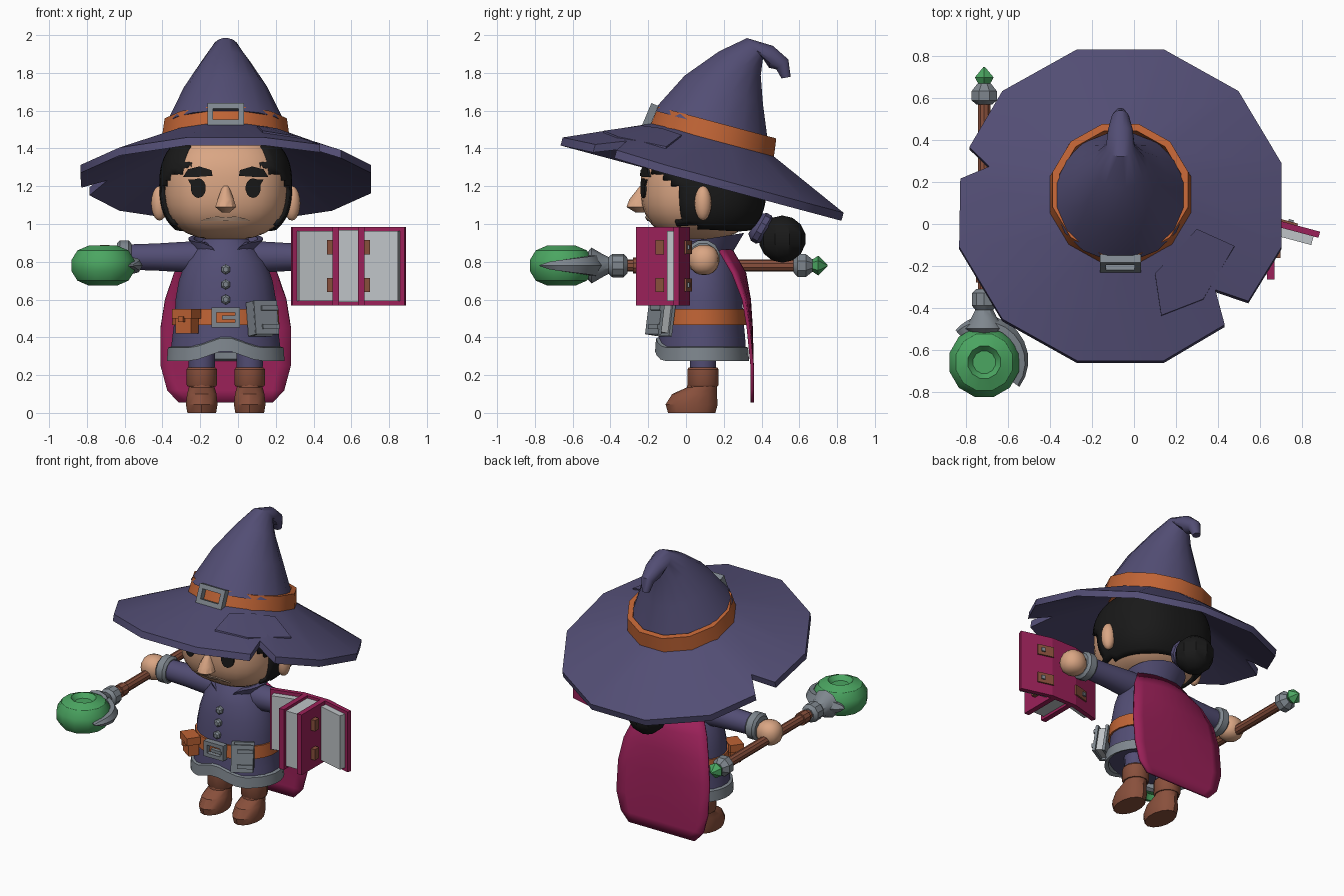
import bpy, bmesh
from math import sin, cos, pi, radians
from mathutils import Matrix, Vector

if "Cube" in bpy.data.objects:
    bpy.data.objects.remove(bpy.data.objects["Cube"], do_unlink=True)

COLOURS = {
    "purple": (.085, .075, .175), "orange": (.52, .125, .035), "grey": (.21, .24, .27),
    "black": (.01, .01, .01), "skin": (.70, .38, .23), "magenta": (.33, .015, .10),
    "brown": (.25, .08, .045), "green": (.07, .38, .12), "paper": (.52, .55, .57), "lip": (.72, .47, .33)}
MATS = {}
for key, rgb in COLOURS.items():
    m = bpy.data.materials.new(key)
    m.use_nodes = True
    m.diffuse_color = (*rgb, 1)
    m.node_tree.nodes["Principled BSDF"].inputs["Base Color"].default_value = (*rgb, 1)
    MATS[key] = m

T = lambda x, y, z: Matrix.Translation((x, y, z))
R = lambda deg, axis: Matrix.Rotation(radians(deg), 4, axis)
I = Matrix()
BODY = T(-.065, 0, 0)  # the figure stands a little to its right
parts = []


def finish(name, mat, bm, M=I):
    bmesh.ops.transform(bm, matrix=BODY @ M, verts=bm.verts)
    bmesh.ops.recalc_face_normals(bm, faces=bm.faces)
    me = bpy.data.meshes.new(name)
    bm.to_mesh(me)
    bm.free()
    me.materials.append(MATS[mat])
    ob = bpy.data.objects.new(name, me)
    bpy.context.collection.objects.link(ob)
    parts.append(ob)
    return ob


def loft(name, mat, rings, M=I, cap=True, wrap=False, close=True):
    bm = bmesh.new()
    rows = [[bm.verts.new(p) for p in ring] for ring in rings]
    n = len(rows[0])
    pairs = list(zip(rows, rows[1:])) + ([(rows[-1], rows[0])] if wrap else [])
    for a, b in pairs:
        for i in range(n if close else n - 1):
            j = (i + 1) % n
            bm.faces.new((a[i], a[j], b[j], b[i]))
    if cap and not wrap:
        bmesh.ops.triangulate(bm, faces=[bm.faces.new(rows[0]), bm.faces.new(rows[-1])])
    return finish(name, mat, bm, M)


def ellipse(rx, ry, n, cy=0, z=0):
    return [Vector((rx * cos(2 * pi * (i + .5) / n), cy + ry * sin(2 * pi * (i + .5) / n), z)) for i in range(n)]


def tower(name, mat, rows, n=16, M=I):  # rows of z, centre y, x radius, y radius
    return loft(name, mat, [ellipse(rx, ry, n, cy, z) for z, cy, rx, ry in rows], M)


def lathe(name, mat, profile, n=12, M=I, wrap=False):  # profile of radius, height
    return loft(name, mat, [ellipse(r, r, n, 0, z) for r, z in profile], M, wrap=wrap)


def boxes(name, mat, items, M=I):  # items of location, size
    bm = bmesh.new()
    for loc, size in items:
        bmesh.ops.create_cube(bm, size=1, matrix=T(*loc) @ Matrix.Diagonal((*size, 1)))
    return finish(name, mat, bm, M)


def frame(name, mat, M, w, h, t, d):
    boxes(name, mat, [((s * (w - t) / 2, 0, 0), (t, d, h)) for s in (-1, 1)]
          + [((0, 0, s * (h - t) / 2), (w, d, t)) for s in (-1, 1)], M)


def blob(name, mat, loc, radii, p=2, u=16, v=10, keep=None):
    bm = bmesh.new()
    bmesh.ops.create_uvsphere(bm, u_segments=u, v_segments=v, radius=1)
    for vert in bm.verts:
        k = sum(abs(c) ** p for c in vert.co) ** (-1 / p)
        vert.co = Vector(loc) + Vector([c * k * r for c, r in zip(vert.co, radii)])
    if keep:
        bad = [f for f in bm.faces if not keep(*f.calc_center_median())]
        bmesh.ops.delete(bm, geom=bad, context='FACES')
    return finish(name, mat, bm)


# Head, hair, ears and nose
HEAD, HR, HP = (0, .07, 1.2), (.33, .31, .285), 2.6
blob("head", "skin", HEAD, HR, HP, 32, 20)


def hairline(x, y, z):
    if y > .05:
        return z > .97
    if y > -.04:
        return z > 1.0
    return z > 1.16 - .7 * y and abs(x) > .2


hair = blob("hair", "black", (0, .095, 1.2), (.352, .33, .3), HP, 48, 32, hairline)
hair.modifiers.new("thickness", 'SOLIDIFY').thickness = .025
blob("hair_bun", "black", (0, .51, .92), (.125, .125, .125), 2, 10, 7)
lathe("hair_tie", "purple", [(.06, 0), (.085, .03), (.085, .06), (.06, .09)], 10, T(0, .36, 1.0) @ R(-120, 'X'))
tower("nose", "skin", [(1.06, -.245, .02, .02), (1.09, -.255, .058, .06),
                       (1.13, -.25, .045, .05), (1.2, -.225, .018, .02)], 10)


# Face details that follow the curve of the head
def decal(name, mat, outline):
    def at(x, z, d):
        k = 1 - abs(x / HR[0]) ** HP - abs((z - HEAD[2]) / HR[2]) ** HP
        return Vector((x, HEAD[1] - HR[1] * max(k, 0) ** (1 / HP) + d, z))
    loft(name, mat, [[at(x, z, d) for x, z in outline] for d in (-.008, .02)])


for s, side in ((1, "left"), (-1, "right")):
    blob(side + "_ear", "skin", (s * .35, .09, 1.11), (.045, .045, .092))
    decal(side + "_eye", "black", [(s * .145 + p.x, 1.19 + p.y) for p in ellipse(.04, .052, 14)])
    decal(side + "_eyelash", "black", [(s * .16, 1.235), (s * .2, 1.235), (s * .18, 1.2)])
    decal(side + "_eyebrow", "black", [(s * x, z) for x, z in (
        (.07, 1.255), (.14, 1.25), (.225, 1.25), (.2, 1.29), (.14, 1.305), (.075, 1.285))])
decal("mouth", "lip", [(-.135, 1.015), (0, 1.015), (.135, 1.015), (.1, 1.03), (.05, 1.04), (0, 1.035), (-.05, 1.04), (-.1, 1.03)])

# Hat, built flat and then tilted back
HAT = T(0, .085, 1.2375) @ R(-15, 'X')
rim = [(a, .797) for a in range(15, 360, 30) if a not in (165, 315)]
for mid, depth in ((164.5, .65), (316, .63)):  # torn notches
    rim += [(mid - 6, .775), (mid, depth), (mid + 6, .775)]
rim.sort()


def brim_ring(inner, h):
    ring = []
    for a, r in rim:
        q = .3 if inner else r
        rise = 0 if inner else (.797 - r) * .42
        ring.append(Vector((q * cos(radians(a)), q * sin(radians(a)), h + rise)))
    return ring


loft("hat_brim", "purple", [brim_ring(0, -.022), brim_ring(0, .022), brim_ring(1, .235), brim_ring(1, .19)], HAT, wrap=True)
cone = [(.13, 1.52, .32, -15), (.2, 1.71, .225, -20), (.285, 1.85, .13, -30), (.365, 1.93, .07, -52),
        (.45, 1.885, .06, -100), (.51, 1.845, .042, -140), (.53, 1.775, .025, -170)]
loft("hat_cone", "purple", [[T(0, y, z) @ R(a, 'X') @ p for p in ellipse(r, r, 16)] for y, z, r, a in cone])
lathe("hat_band", "orange", [(.352, .19), (.335, .31), (.30, .31), (.30, .19)], 12, HAT, wrap=True)
BUCKLE = HAT @ T(0, -.352, .255) @ R(-8, 'X')
frame("hat_buckle", "grey", BUCKLE, .195, .125, .03, .04)


def on_brim(x, y, lift):  # seat a point on the sloping brim
    y = (y - .14) / .966
    return Vector((x, y, .022 + (.797 - Vector((x, y)).length) * .428 + lift))


patch = [(.165, -.23), (.27, -.125), (.365, -.02), (.545, -.08), (.395, -.33), (.195, -.41)]
loft("hat_patch", "purple", [[on_brim(x, y, d) for x, y in patch] for d in (-.012, .007)], HAT)

# Robe, hem and collar
tower("robe", "purple", [(.32, .085, .295, .235), (.4, .085, .285, .23), (.5, .085, .272, .22), (.6, .085, .268, .215),
                         (.7, .085, .25, .2), (.8, .085, .215, .18), (.87, .085, .165, .15), (.92, .085, .12, .11)], 24)
hem = [ellipse(rx, ry, 32, .085, z) for rx, ry, z in ((.29, .225, .285), (.313, .25, .275), (.308, .245, .345), (.28, .22, .355))]
for ring in hem:
    for p in ring:
        if p.y < .085:
            p.z += .06 * max(0, 1 - abs(p.x) / .17)
loft("robe_hem", "grey", hem, wrap=True)
collar = [ellipse(rx, ry, 24, cy, z) for rx, ry, cy, z in ((.15, .14, .09, .82), (.2, .19, .12, .92), (.17, .16, .12, .92), (.12, .11, .09, .82))]
for ring in collar[1:3]:
    for p in ring:
        p.z += .03 * (p.y - .1) / .19 - (.1 * max(0, 1 - abs(p.x) / .09) if p.y < .1 else 0)
loft("collar", "purple", collar, wrap=True)
for i, (z, y) in enumerate(((.76, -.105), (.68, -.122), (.6, -.132))):
    lathe("button_%d" % (i + 1), "grey", [(.027, 0), (.027, .025), (.015, .035)], 6, T(0, y + .015, z) @ R(90, 'X'))

# Belt with buckle, pouch and little book
tower("belt", "orange", [(.465, .085, .287, .235), (.55, .085, .28, .23)], 24)
frame("belt_buckle", "grey", T(0, -.155, .505), .15, .105, .025, .04)
boxes("buckle_prong", "grey", [((.02, -.165, .505), (.08, .025, .02))])
POUCH = T(-.205, -.125, .49) @ R(-35, 'Z')
boxes("pouch", "orange", [((0, 0, -.02), (.1, .07, .1)), ((0, -.005, .035), (.125, .09, .05)), ((0, -.05, .005), (.03, .02, .03))], POUCH)
TOME = T(.195, -.135, .5) @ R(30, 'Z') @ R(-8, 'X')
boxes("belt_book_pages", "paper", [((0, 0, 0), (.11, .05, .15))], TOME)
boxes("belt_book_cover", "grey", [((0, y, 0), (.14, .018, .18)) for y in (-.033, .033)] + [((-.062, 0, 0), (.018, .07, .18))]
      + [((.02, -.045, z), (.1, .014, .025)) for z in (-.05, .05)], TOME)

# Legs, boots and arms
for s, side in ((1, "left"), (-1, "right")):
    L = T(s * .127, 0, 0)
    tower(side + "_leg", "purple", [(.2, .09, .07, .07), (.36, .09, .075, .075)], 12, L)
    tower(side + "_boot", "brown", [(0, .03, .078, .125), (.045, .03, .086, .138), (.1, .045, .08, .118),
                                    (.135, .085, .07, .08), (.2, .09, .07, .075)], 14, L)
    tower(side + "_boot_cuff", "brown", [(.14, .09, .078, .08), (.15, .09, .084, .086),
                                         (.23, .09, .084, .086), (.24, .09, .076, .078)], 12, L)
    A = T(0, .09, .825) @ R(s * 90, 'Y')
    lathe(side + "_sleeve", "purple", [(.085, .08), (.083, .22), (.074, .36), (.068, .53)], 14, A)
    lathe(side + "_cuff", "grey", [(.075, .5), (.092, .515), (.092, .56), (.075, .575)], 12, A)
    blob(side + "_hand", "skin", (s * .64, .095, .81), (.082, .08, .08), 2.3, 14, 10)

# Cape hanging from the shoulders
cape = []
for z, w, y, bend in ((.86, .19, .24, .06), (.74, .27, .31, .06), (.6, .32, .335, .03), (.45, .345, .345, .015),
                      (.25, .345, .35, 0), (.12, .31, .35, 0), (.055, .25, .35, 0)):
    cape.append([Vector((w * i / 5, y - bend * (i / 5) ** 2, z)) for i in range(-5, 6)])
cloth = loft("cape", "magenta", cape, cap=False, close=False)
solid = cloth.modifiers.new("thickness", 'SOLIDIFY')
solid.thickness, solid.offset = .018, 0

# Staff with orb, claws and end gem
STAFF = T(-.65, 0, .78) @ R(-90, 'X')
lathe("staff_shaft", "brown", [(.032, -.4), (.032, .6)], 10, STAFF)
lathe("staff_front_ring", "grey", [(.04, -.31), (.062, -.33), (.062, -.39), (.045, -.41), (.06, -.44), (.095, -.5), (.05, -.54)], 10, STAFF)
lathe("staff_hand_ring", "brown", [(.042, -.28), (.042, -.22)], 10, STAFF)
lathe("staff_end_ring", "grey", [(.04, .57), (.065, .59), (.065, .635), (.035, .67)], 8, STAFF)
lathe("staff_gem", "green", [(.02, .65), (.052, .7), (.004, .75)], 6, STAFF)
half = [(.055, .075), (.08, .105), (.14, .08), (.172, .03)]
lathe("staff_orb", "green", half + [(r, -z) for r, z in reversed(half)], 12, T(-.65, -.66, .78))
for name, start, end in (("large_claw", 90, -35), ("small_claw", 90, 132)):
    rings = []
    for i in range(9):
        f = i / 8
        a, h = radians(start + (end - start) * f), .055 * (1 - f) ** .6 + .004
        rings.append([Vector((r * cos(a), r * sin(a), z)) for r, z in
                      ((.165, -h), (.195, -h), (.225 - .02 * f, 0), (.195, h), (.165, h))])
    loft(name, "grey", rings, T(-.65, -.66, .78))

# Open book: upright middle section with a leaf on each side
BOOK = T(.65, 0, .777)
boxes("book_middle_boards", "magenta", [((s * .068, -.13, 0), (.036, .27, .415)) for s in (-1, 1)], BOOK)
boxes("book_middle_pages", "paper", [((0, -.12, 0), (.1, .24, .38))], BOOK)
boxes("book_spine", "magenta", [((0, .005, 0), (.19, .03, .415))], BOOK)
boxes("book_side_straps", "brown", [((s * .095, -.14, z), (.04, .045, .075)) for s in (-1, 1) for z in (-.1, .1)], BOOK)
for s, side in ((1, "left"), (-1, "right")):
    LEAF = BOOK @ T(s * .09, .005, 0) @ R(-15 * s, 'Z')
    boxes(side + "_leaf_cover", "magenta", [((s * .108, 0, 0), (.218, .03, .415))], LEAF)
    boxes(side + "_leaf_pages", "paper", [((s * .1, -.035, 0), (.185, .045, .37))], LEAF)
    boxes(side + "_leaf_straps", "brown", [((s * .05, .018, z), (.11, .014, .07)) for z in (-.1, .1)], LEAF)
    boxes(side + "_leaf_studs", "grey", [((s * .07, .028, z), (.025, .014, .025)) for z in (-.1, .1)], LEAF)

# Smooth shading with sharp edges kept
bpy.ops.object.select_all(action='DESELECT')
for ob in parts:
    ob.select_set(True)
bpy.context.view_layer.objects.active = parts[0]
bpy.ops.object.shade_smooth_by_angle(angle=radians(32))
